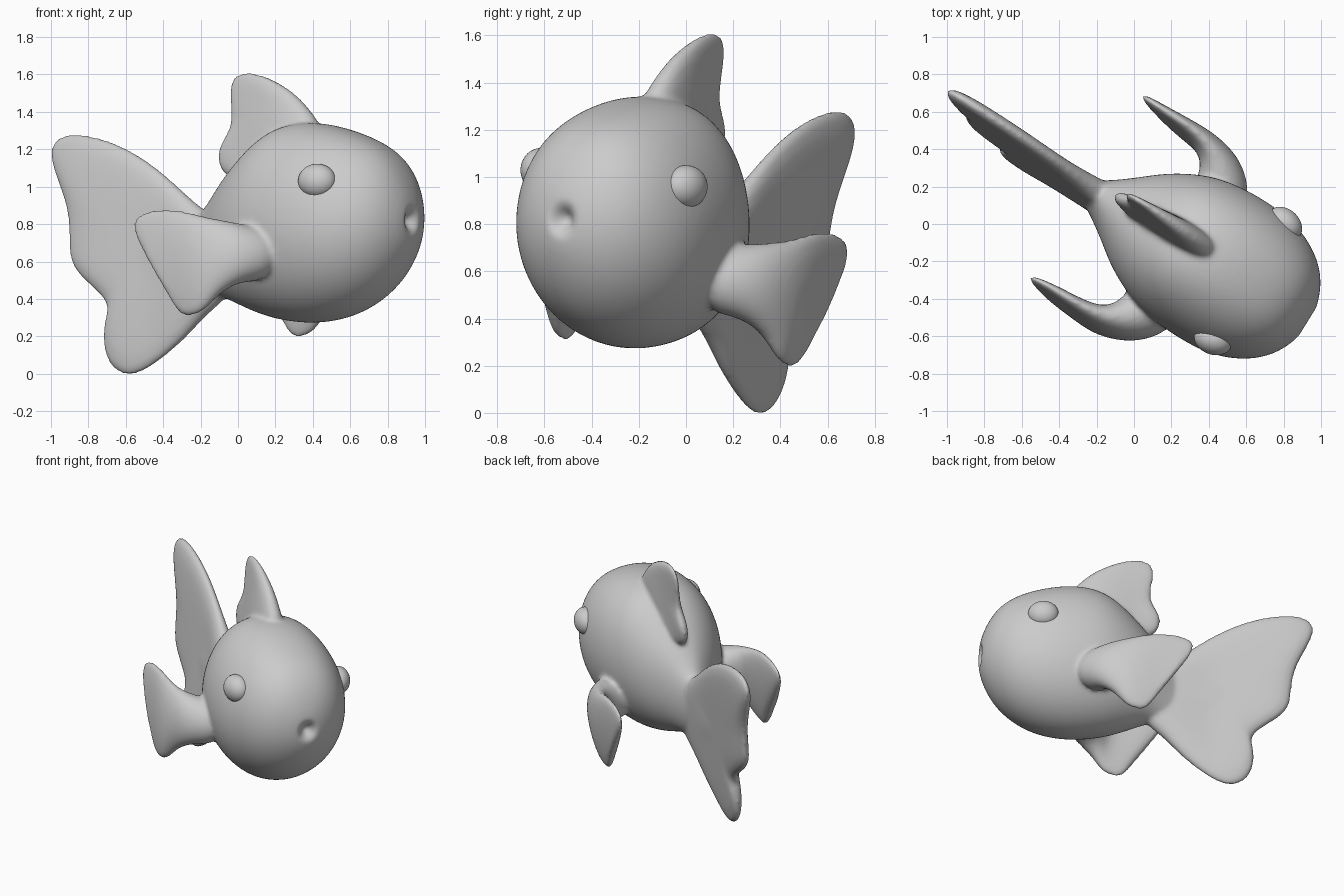
import bpy, bmesh
from math import sin, cos, pi, radians, copysign
from mathutils import Matrix, Vector

if "Cube" in bpy.data.objects:
    bpy.data.objects.remove(bpy.data.objects["Cube"])

# Fish frame: forward, left side, up (fish is turned and slightly rolled)
S = Vector((0.523, 0.846, -0.1)).normalized()
F = Vector((0.8506, -0.5258, 0)).normalized()
U = F.cross(S)
O = S * -0.04
FRAME = Matrix.Translation(O) @ Matrix((F, S, U)).transposed().to_4x4()

skin = bmesh.new()


def stitch(rings):
    """Bridge rings of points into a closed shell."""
    vr = [[skin.verts.new(p) for p in r] for r in rings]
    n = len(vr[0])
    new = []
    for r0, r1 in zip(vr, vr[1:]):
        for i in range(n):
            j = (i + 1) % n
            new.append(skin.faces.new((r0[i], r0[j], r1[j], r1[i])))
    for r in (vr[0], vr[-1]):
        c = skin.verts.new(sum((v.co for v in r), Vector()) / n)
        for i in range(n):
            new.append(skin.faces.new((r[i], r[(i + 1) % n], c)))
    bmesh.ops.recalc_face_normals(skin, faces=new)


def section(top, bot, side, half, n, angle=0, m=1, full=1.0):
    """Rounded section between a top and a bottom point (along, up)."""
    pts = []
    for i in range(n):
        t = 2 * pi * i / n
        k = (1 + cos(t)) / 2
        w = half * copysign(abs(sin(t)) ** (full if k > 0.5 else 1), sin(t))
        pts.append(Vector((bot[0] + (top[0] - bot[0]) * k + w * sin(radians(angle)),
                           m * (side + w * cos(radians(angle))),
                           bot[1] + (top[1] - bot[1]) * k)))
    return pts


def plane(x, z):
    """Front-view grid point projected on the fish's symmetry plane."""
    c = (z - 0.004) / 0.994
    return Vector(((x + 0.021 - 0.0526 * c) / 0.8506, 0, c))


def plate(outline, centre, thick):
    """Pillow-shaped fin in the symmetry plane."""
    c = plane(*centre)
    pts = [plane(*p) for p in outline]
    rings = []
    for k, h in ((0.05, -1), (0.4, -1), (0.75, -0.95), (0.92, -0.7), (1, -0.25),
                 (1, 0.25), (0.92, 0.7), (0.75, 0.95), (0.4, 1), (0.05, 1)):
        ring = []
        for p in pts:
            q = c.lerp(p, k)
            q.y = h * thick(q.x, q.z)
            ring.append(q)
        rings.append(ring)
    stitch(rings)


# Body: (along, top, bottom, half width), ending in the mouth dent
body = [(-0.32, .82, .46, .05), (-0.22, .88, .42, .11), (-0.10, 1.03, .41, .20),
        (0.0, 1.13, .37, .285), (0.15, 1.27, .31, .37), (0.3, 1.345, .275, .42),
        (0.5, 1.35, .26, .438), (0.7, 1.30, .30, .427), (0.85, 1.24, .385, .37),
        (0.95, 1.165, .48, .30), (1.02, 1.06, .59, .215), (1.06, .95, .69, .115),
        (1.07, .89, .75, .062), (1.045, .865, .775, .045), (1.015, .84, .80, .025)]
stitch([section((a, t), (a, b), 0, w, 28, full=0.86) for a, t, b, w in body])

# Tail fin
plate([(-.06, .80), (-.2, .885), (-.3, .98), (-.42, 1.09), (-.56, 1.19), (-.72, 1.26),
       (-.88, 1.29), (-.97, 1.265), (-1.015, 1.19), (-.97, 1.05), (-.905, .88),
       (-.9, .72), (-.9, .6), (-.84, .51), (-.67, .375), (-.71, .27), (-.72, .15),
       (-.69, .045), (-.62, -.012), (-.54, -.012), (-.4, .08), (-.27, .2), (-.18, .31),
       (-.02, .44), (.02, .62)],
      (-.52, .66), lambda a, c: 0.052 + max(0, a + 0.5) * 0.13)

# Dorsal fin
plate([(.44, 1.33), (.4, 1.385), (.34, 1.465), (.25, 1.54), (.13, 1.6), (.05, 1.613),
       (-.025, 1.6), (-.048, 1.52), (-.035, 1.4), (-.035, 1.32), (-.075, 1.25),
       (-.105, 1.19), (-.105, 1.13), (-.08, 1.05), (.1, 1.0), (.35, 1.2)],
      (.12, 1.33),
      lambda a, c: (0.05 + max(0, 1.5 - c) * 0.14) * min(1, max(0.45, 0.55 + a * 2.2)))

# Pectoral fins: (top, bottom, side, half thickness, turn of the section)
pectoral = [((.30, .76), (.32, .45), .32, .16, 78), ((.285, .755), (.31, .45), .40, .15, 68),
            ((.215, .77), (.26, .42), .485, .12, 48), ((.13, .785), (.19, .345), .535, .085, 25),
            ((.03, .81), (.14, .265), .56, .065, 5), ((-.1, .835), (.05, .235), .565, .052, 0),
            ((-.25, .83), (-.01, .25), .565, .042, -5), ((-.37, .765), (-.03, .29), .575, .03, -8)]
for m in (1, -1):
    stitch([section(t, b, s, h, 16, g, m) for t, b, s, h, g in pectoral])

mesh = bpy.data.meshes.new("fish_skin")
skin.to_mesh(mesh)
skin.free()
fish = bpy.data.objects.new("fish_skin", mesh)
bpy.context.collection.objects.link(fish)
fish.matrix_world = FRAME

# Fuse the parts into one soft skin
sub = fish.modifiers.new("round", 'SUBSURF')
sub.levels = sub.render_levels = 2
rem = fish.modifiers.new("fuse", 'REMESH')
rem.mode = 'VOXEL'
rem.voxel_size = 0.014
rem.use_smooth_shade = True
smo = fish.modifiers.new("soften", 'SMOOTH')
smo.factor = 0.5
smo.iterations = 10

# Eyes
for m, name in ((1, "left_eye"), (-1, "right_eye")):
    bpy.ops.mesh.primitive_uv_sphere_add(segments=32, ring_count=16, radius=1)
    eye = bpy.context.object
    eye.name = name
    eye.matrix_world = (FRAME @ Matrix.Translation((.685, .365 * m, .995))
                        @ Matrix.Rotation(-0.2 * m, 4, 'Z')
                        @ Matrix.Diagonal((.105, .08, .092, 1)))
    bpy.ops.object.shade_smooth()
